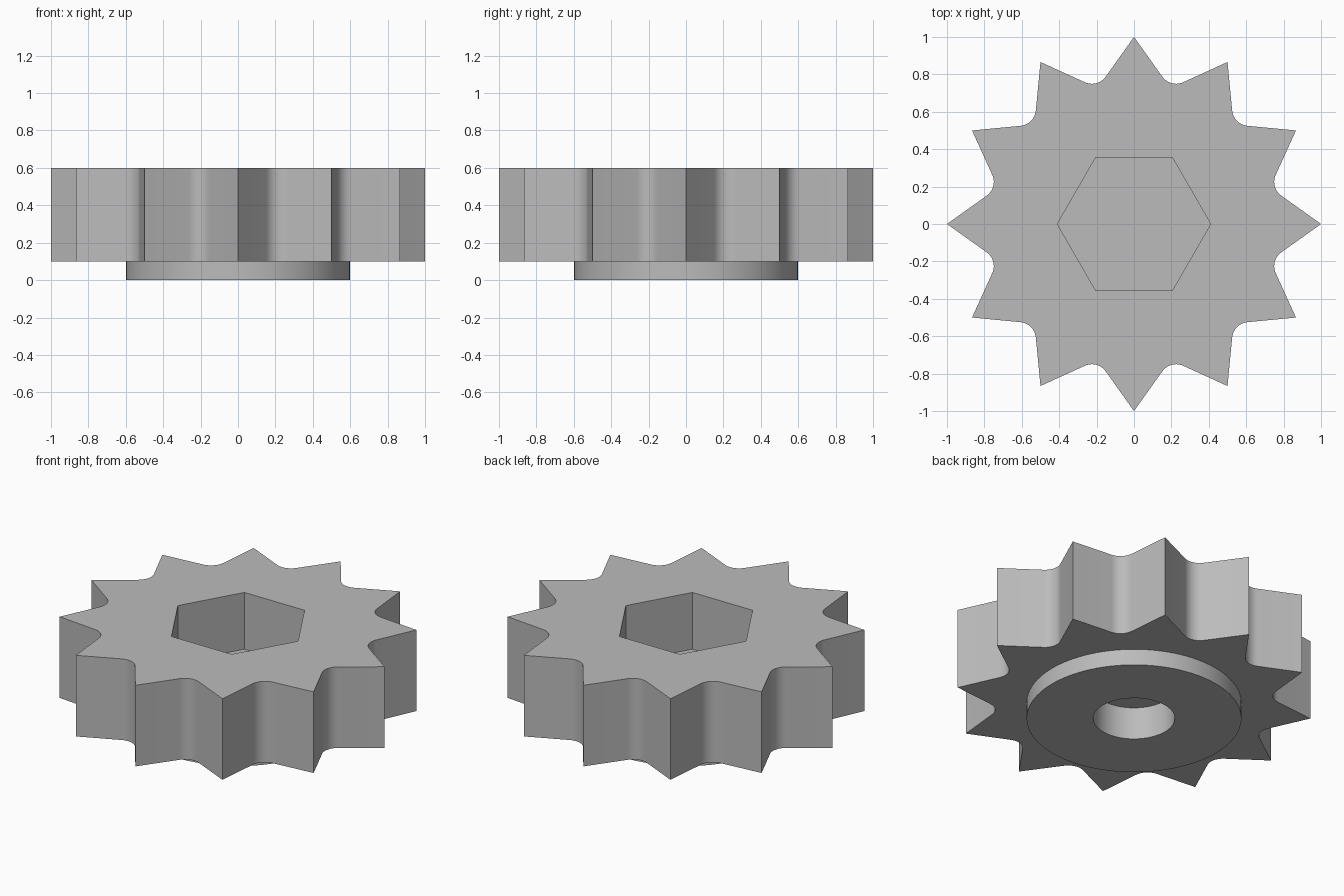
import bpy, bmesh
from math import sin, cos, pi, radians
from mathutils import Vector

cube = bpy.data.objects.get("Cube")
if cube:
    bpy.data.objects.remove(cube, do_unlink=True)

TEETH = 12
TIP_RADIUS = 1.0
FLANK = radians(35.5)      # angle between a tooth flank and its radius
FILLET = 0.09              # rounding radius between teeth
HALF = pi / TEETH


def polar(radius, angle):
    return Vector((radius * cos(angle), radius * sin(angle)))


def circle(radius, count):
    return [polar(radius, 2 * pi * i / count) for i in range(count)]


def tooth_outline(steps=10):
    """Sharp tips joined by straight flanks and rounded valleys."""
    opening = FLANK + HALF
    root = TIP_RADIUS * sin(FLANK) / sin(opening)
    centre_radius = root + FILLET / sin(opening)
    sweep = pi / 2 - opening
    points = []
    for i in range(TEETH):
        tip = 2 * HALF * i
        valley = tip + HALF
        points.append(polar(TIP_RADIUS, tip))
        centre = polar(centre_radius, valley)
        for s in range(steps + 1):
            turn = sweep * (1 - 2 * s / steps)
            points.append(centre + polar(FILLET, valley + pi + turn))
    return points


bm = bmesh.new()


def ring(points, z):
    verts = [bm.verts.new((p.x, p.y, z)) for p in points]
    for a, b in zip(verts, verts[1:] + verts[:1]):
        bm.edges.new((a, b))
    return verts


def wall(lower, upper):
    n = len(lower)
    for i in range(n):
        j = (i + 1) % n
        bm.faces.new((lower[i], lower[j], upper[j], upper[i]))


def cap_between(outer, inner):
    edges = [bm.edges.get((a, b)) for loop in (outer, inner)
             for a, b in zip(loop, loop[1:] + loop[:1])]
    bmesh.ops.triangle_fill(bm, edges=edges, use_beauty=True)


# Toothed wheel
outline = tooth_outline()
wheel_bottom, wheel_top = ring(outline, 0.1), ring(outline, 0.6)
wall(wheel_bottom, wheel_top)

# Hexagonal socket in the top
socket = circle(0.41, 6)
socket_floor, socket_rim = ring(socket, 0.25), ring(socket, 0.6)
wall(socket_floor, socket_rim)
bm.faces.new(socket_floor)
cap_between(wheel_top, socket_rim)

# Round hub under the wheel
hub = circle(0.6, 96)
hub_bottom, hub_top = ring(hub, 0), ring(hub, 0.1)
wall(hub_bottom, hub_top)
cap_between(wheel_bottom, hub_top)

# Blind round bore in the underside
bore = circle(0.228, 64)
bore_rim, bore_end = ring(bore, 0), ring(bore, 0.2)
wall(bore_rim, bore_end)
bm.faces.new(bore_end)
cap_between(hub_bottom, bore_rim)

bmesh.ops.recalc_face_normals(bm, faces=bm.faces[:])
mesh = bpy.data.meshes.new("toothed_wheel")
bm.to_mesh(mesh)
bm.free()

# Plain grey finish
grey = bpy.data.materials.new("plain grey")
grey.use_nodes = True
colour = (0.5, 0.5, 0.5, 1)
grey.diffuse_color = colour
grey.node_tree.nodes["Principled BSDF"].inputs["Base Color"].default_value = colour
mesh.materials.append(grey)

wheel = bpy.data.objects.new("toothed_wheel", mesh)
bpy.context.collection.objects.link(wheel)
bpy.ops.object.select_all(action='DESELECT')
wheel.select_set(True)
bpy.context.view_layer.objects.active = wheel
bpy.ops.object.shade_smooth_by_angle(angle=radians(30))
